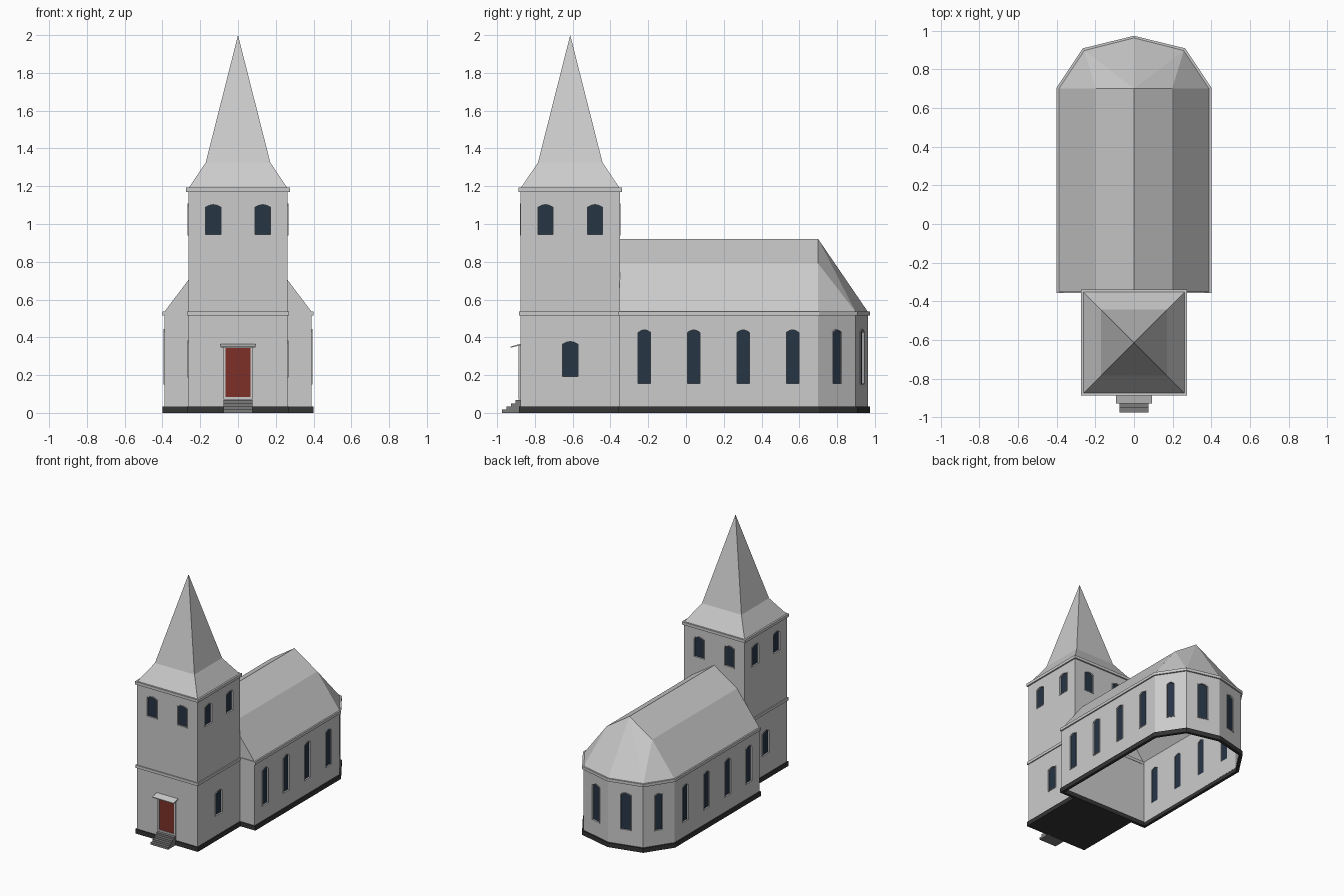
import bpy, bmesh, math
from mathutils import Matrix

if "Cube" in bpy.data.objects:
    bpy.data.objects.remove(bpy.data.objects["Cube"])


def material(name, rgb):
    m = bpy.data.materials.new(name)
    m.diffuse_color = (*rgb, 1)
    m.use_nodes = True
    m.node_tree.nodes["Principled BSDF"].inputs["Base Color"].default_value = m.diffuse_color
    return m


DARK = material("dark_stone", (0.035, 0.035, 0.035))
STEP = material("step_stone", (0.2, 0.2, 0.2))
GLASS = material("glass", (0.02, 0.035, 0.06))
RED = material("door_red", (0.2, 0.03, 0.02))


def mesh(name, verts, faces, mat=None):
    me = bpy.data.meshes.new(name)
    me.from_pydata([tuple(v) for v in verts], [], faces)
    if mat:
        me.materials.append(mat)
    ob = bpy.data.objects.new(name, me)
    bpy.context.collection.objects.link(ob)
    return ob


def fix_normals(ob):
    bm = bmesh.new()
    bm.from_mesh(ob.data)
    bmesh.ops.recalc_face_normals(bm, faces=bm.faces)
    bm.to_mesh(ob.data)
    bm.free()
    return ob


def box(name, x0, x1, y0, y1, z0, z1, mat=None):
    pts = [(x0, y0), (x1, y0), (x1, y1), (x0, y1)]
    v = [(x, y, z) for z in (z0, z1) for x, y in pts]
    sides = [(i, (i + 1) % 4, (i + 1) % 4 + 4, i + 4) for i in range(4)]
    return mesh(name, v, sides + [(3, 2, 1, 0), (4, 5, 6, 7)], mat)


def ring(name, outline, z0, z1, thick, mat=None):
    """Upright band along a closed outline, thickened inwards."""
    n = len(outline)
    v = [(x, y, z) for z in (z0, z1) for x, y in outline]
    ob = mesh(name, v, [(i, (i + 1) % n, (i + 1) % n + n, i + n) for i in range(n)], mat)
    s = ob.modifiers.new("thickness", "SOLIDIFY")
    s.thickness, s.offset, s.use_even_offset = thick, -1, True
    return ob


def mirrored(half):
    return half + [(-x, y) for x, y in reversed(half) if x > 0]


def nave_outline(d):
    return mirrored([(0.39 + d, -0.352 - d * 0.5), (0.39 + d, 0.70 + d * 0.5),
                     (0.258 + d * 0.7, 0.898 + d), (0, 0.963 + d)])


TY, TH = -0.613, 0.263      # tower centre and half width


def tower_box(name, d, z0, z1, mat=None):
    h = TH + d
    return box(name, -h, h, TY - h, TY + h, z0, z1, mat)


# Nave and apse walls, plinth and cornice
nave = ring("nave_walls", nave_outline(0), 0.03, 0.53, 0.012)
ring("nave_plinth", nave_outline(0.01), 0, 0.035, 0.022, DARK)
ring("nave_cornice", nave_outline(0.01), 0.515, 0.537, 0.02)

# Nave roof: broken pitch, gable against the tower, faceted over the apse
sec = [(0.39, 0.535), (0.197, 0.79), (0, 0.92), (-0.197, 0.79), (-0.39, 0.535)]
v = [(x, y, z) for y in (-0.352, 0.70) for x, z in sec]
v += [(0.258, 0.898, 0.535), (0, 0.963, 0.535), (-0.258, 0.898, 0.535)]
f = [(i, i + 5, i + 6, i + 1) for i in range(4)] + [(0, 1, 2, 3, 4)]
f += [(5, 10, 6), (6, 10, 7), (10, 11, 7), (11, 12, 7), (7, 12, 8), (8, 12, 9)]
fix_normals(mesh("nave_roof", v, f))

# Tower body, plinth, belt and cornice
tower = tower_box("tower_walls", 0, 0.02, 1.18)
tower_box("tower_plinth", 0.008, 0, 0.035, DARK)
tower_box("tower_belt", 0.008, 0.515, 0.537)
tower_box("tower_cornice", 0.011, 1.17, 1.192)

# Spire with flared foot
v = [(sx * h, TY + sy * h, z) for h, z in ((0.262, 1.19), (0.171, 1.325))
     for sx, sy in ((-1, -1), (1, -1), (1, 1), (-1, 1))] + [(0, TY, 2.0)]
f = [(3, 2, 1, 0)]
for i in range(4):
    j = (i + 1) % 4
    f += [(i, j, j + 4, i + 4), (i + 4, j + 4, 8)]
mesh("spire", v, f)

# Windows: cutter, recessed pane and thin raised frame
cutters = {"nave": [], "tower": []}


def arch(w, z0, z1, grow=0):
    h, r = w / 2 + grow, 0.014
    z0, z1 = z0 - grow, z1 + grow
    return [(-h, z0), (h, z0), (h, z1 - r), (h * 0.5, z1 - r * 0.3), (0, z1),
            (-h * 0.5, z1 - r * 0.3), (-h, z1 - r)]


def window(kind, x, y, deg, w, z0, z1):
    m = Matrix.Translation((x, y, 0)) @ Matrix.Rotation(math.radians(deg - 90), 4, "Z")
    p, q = arch(w, z0, z1), arch(w, z0, z1, 0.005)
    n = len(p)
    nxt = [(i, (i + 1) % n) for i in range(n)]

    def layer(prof, d):
        return [m @ Matrix.Translation((px, d, pz)).to_translation() for px, pz in prof]
    depth = 0.03 if kind == "nave" else 0.01
    prism = [(i, j, j + n, i + n) for i, j in nxt] + [tuple(range(n)), tuple(range(n, 2 * n))]
    cutters[kind].append(fix_normals(mesh("cutter", layer(p, 0.02) + layer(p, -depth), prism)))
    mesh(kind + "_window_pane", layer(p, -0.008), [tuple(reversed(range(n)))], GLASS)
    v = layer(q, 0) + layer(q, 0.004) + layer(p, 0.004) + layer(p, -0.008)
    fix_normals(mesh(kind + "_window_frame", v,
                     [(i + k, j + k, j + k + n, i + k + n) for k in (0, n, 2 * n) for i, j in nxt]))


for s, deg in ((1, 0), (-1, 180)):
    for y in (-0.22, 0.041, 0.303, 0.564):
        window("nave", s * 0.39, y, deg, 0.066, 0.155, 0.44)
    a = math.degrees(math.atan2(0.132, 0.198))
    b = math.degrees(math.atan2(0.258, 0.065))
    window("nave", s * 0.324, 0.799, a if s > 0 else 180 - a, 0.055, 0.155, 0.44)
    window("nave", s * 0.129, 0.9305, b if s > 0 else 180 - b, 0.075, 0.155, 0.44)
    window("tower", s * TH, TY, deg, 0.08, 0.193, 0.378)
    for o in (-0.131, 0.131):
        window("tower", s * TH, TY + o, deg, 0.08, 0.945, 1.103)
        window("tower", o, TY + s * TH, deg + 90, 0.08, 0.945, 1.103)

for wall, kind in ((nave, "nave"), (tower, "tower")):
    with bpy.context.temp_override(active_object=cutters[kind][0],
                                   selected_editable_objects=cutters[kind]):
        bpy.ops.object.join()
    cut = cutters[kind][0]
    cut.name = kind + "_window_cutter"
    cut.hide_render = True
    cut.hide_set(True)
    mod = wall.modifiers.new("openings", "BOOLEAN")
    mod.operation, mod.solver, mod.object = "DIFFERENCE", "EXACT", cut

# Door with surround and sloping canopy
F = TY - TH
box("door", -0.065, 0.065, F - 0.004, F + 0.01, 0.083, 0.345, RED)
for s in (-1, 1):
    box("door_jamb", min(s * 0.065, s * 0.077), max(s * 0.065, s * 0.077), F - 0.01, F + 0.01, 0.075, 0.355)
box("door_sill", -0.077, 0.077, F - 0.01, F + 0.01, 0.072, 0.085)
box("door_head", -0.077, 0.077, F - 0.01, F + 0.01, 0.343, 0.357)
c = [(F, 0.366), (F - 0.052, 0.351), (F - 0.052, 0.345), (F, 0.358)]
fix_normals(mesh("door_canopy", [(x, y, z) for x in (-0.092, 0.092) for y, z in c],
                 [(0, 1, 2, 3), (4, 5, 6, 7)] + [(i, (i + 1) % 4, (i + 1) % 4 + 4, i + 4) for i in range(4)]))

# Entrance steps
for i in range(4):
    box("entrance_step", -0.076, 0.076, -0.975 + i * 0.024, -0.951 + i * 0.024 + 0.002,
        0, 0.017 * (i + 1), STEP)
